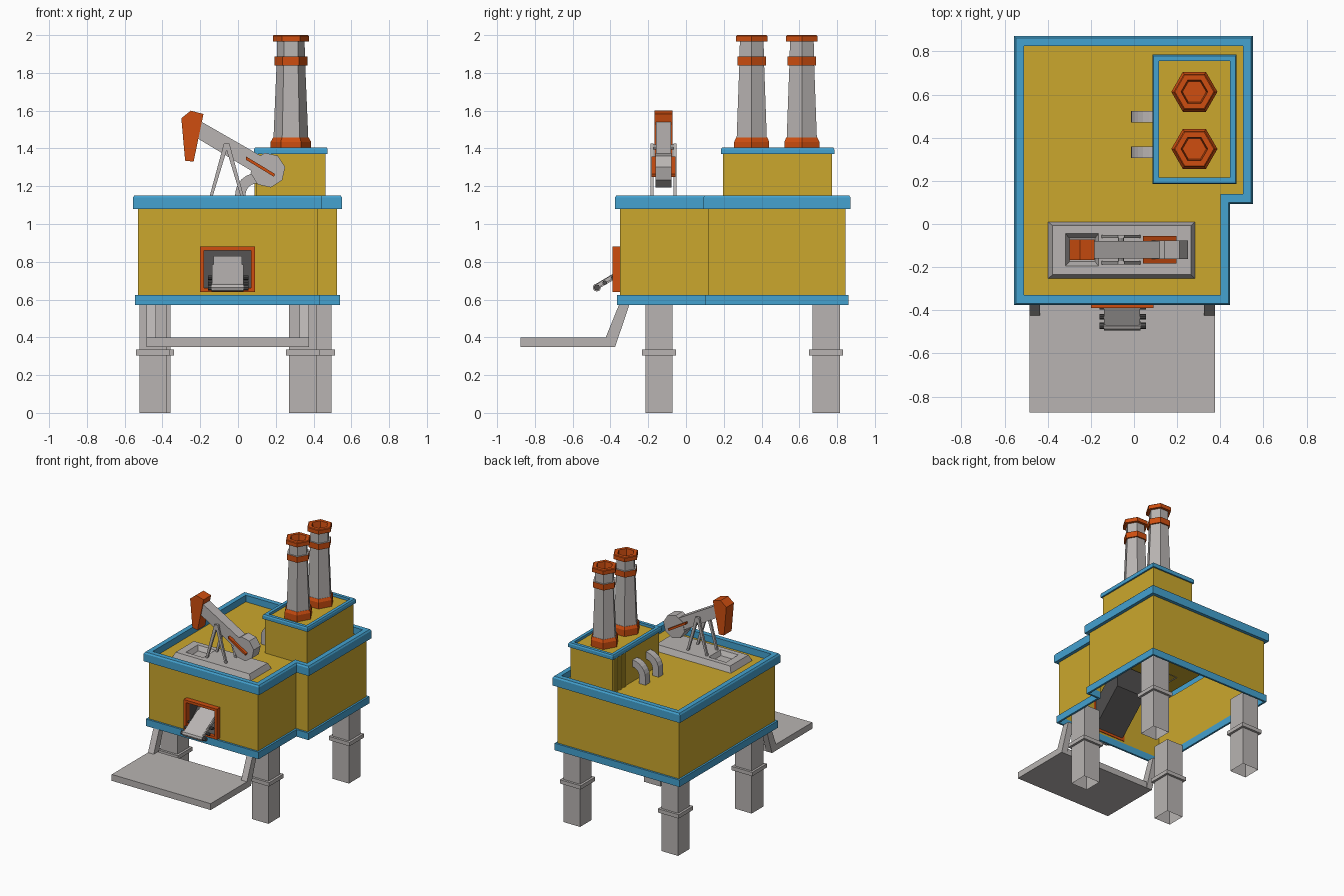
import bpy, bmesh, math
from mathutils import Vector

if "Cube" in bpy.data.objects:
    bpy.data.objects.remove(bpy.data.objects["Cube"])

def material(name, rgb):
    m = bpy.data.materials.new(name)
    m.diffuse_color = (*rgb, 1)
    m.use_nodes = True
    m.node_tree.nodes["Principled BSDF"].inputs["Base Color"].default_value = m.diffuse_color
    return m

YELLOW = material("mustard_yellow", (0.60, 0.39, 0.026))
BLUE = material("trim_blue", (0.058, 0.36, 0.63))
ORANGE = material("rust_orange", (0.62, 0.076, 0.005))
GREY = material("light_grey", (0.48, 0.455, 0.445))
DARK = material("dark_grey", (0.08, 0.077, 0.077))

def finish(name, bm, mats, recalc=True):
    if recalc:
        bmesh.ops.recalc_face_normals(bm, faces=bm.faces)
    me = bpy.data.meshes.new(name)
    bm.to_mesh(me)
    bm.free()
    for m in mats:
        me.materials.append(m)
    ob = bpy.data.objects.new(name, me)
    bpy.context.collection.objects.link(ob)
    return ob

def prism(name, pts, axis, lo, hi, mat):
    """Extrude a 2D outline (the two remaining axes in order) along an axis."""
    bm = bmesh.new()
    def at(p, h):
        c = list(p)
        c.insert("xyz".index(axis), h)
        return bm.verts.new(c)
    a, b = [at(p, lo) for p in pts], [at(p, hi) for p in pts]
    bm.faces.new(a)
    bm.faces.new(b)
    n = len(pts)
    for i in range(n):
        bm.faces.new((a[i], a[(i + 1) % n], b[(i + 1) % n], b[i]))
    return finish(name, bm, [mat])

def box(name, x, y, z, mat):
    return prism(name, [(x[0], y[0]), (x[1], y[0]), (x[1], y[1]), (x[0], y[1])], "z", z[0], z[1], mat)

def loft(outline, profile, mats):
    """Stack outline(offset) rings; profile = (offset, z, material of band above)."""
    bm = bmesh.new()
    prev = None
    for off, z, m in profile:
        ring = [bm.verts.new((x, y, z)) for x, y in outline(off)]
        if prev:
            n = len(ring)
            for i in range(n):
                j = (i + 1) % n
                bm.faces.new((prev[i], prev[j], ring[j], ring[i])).material_index = mats.index(pm)
        prev, pm = ring, m
    bm.faces.new(prev).material_index = mats.index(pm)
    return bm

def rect(x0, x1, y0, y1):
    return lambda d: [(x0 - d, y0 - d), (x1 + d, y0 - d), (x1 + d, y1 + d), (x0 - d, y1 + d)]

def ngon(cx, cy, r, n, rot=0):
    return [(cx + r * math.cos(rot + 2 * math.pi * i / n), cy + r * math.sin(rot + 2 * math.pi * i / n))
            for i in range(n)]

# main hall: stepped outline, open underneath, blue bands at bottom and top
def hall_outline(d):
    return [(-0.53 - d, -0.35 - d), (0.42 + d, -0.35 - d), (0.42 + d, 0.118 - d),
            (0.525 + d, 0.118 - d), (0.525 + d, 0.845 + d), (-0.53 - d, 0.845 + d)]

bm = loft(hall_outline, [(0, 0.625, BLUE), (0, 0.57, BLUE), (0.015, 0.57, BLUE), (0.015, 0.625, BLUE),
                         (0, 0.625, YELLOW), (0, 1.08, BLUE), (0.026, 1.08, BLUE), (0.026, 1.14, BLUE),
                         (0.018, 1.152, BLUE), (-0.02, 1.152, BLUE), (-0.02, 1.10, YELLOW)], [YELLOW, BLUE])

def front_wall():
    return [f for f in bm.faces if f.material_index == 0 and
            all(abs(v.co.y + 0.35) < 1e-4 for v in f.verts)]

# doorway cut in the front wall
for co, no in (((-0.18, 0, 0), (1, 0, 0)), ((0.07, 0, 0), (1, 0, 0)),
               ((0, 0, 0.66), (0, 0, 1)), ((0, 0, 0.86), (0, 0, 1))):
    fs = front_wall()
    geom = fs + list({e for f in fs for e in f.edges}) + list({v for f in fs for v in f.verts})
    bmesh.ops.bisect_plane(bm, geom=geom, plane_co=co, plane_no=no)
hole = [f for f in front_wall() if -0.18 < f.calc_center_median().x < 0.07
        and 0.66 < f.calc_center_median().z < 0.86]
bmesh.ops.delete(bm, geom=hole, context='FACES')
finish("main_hall", bm, [YELLOW, BLUE], False)

# doorway frame
for n, x, z in (("left", (-0.2, -0.18), (0.64, 0.88)), ("right", (0.07, 0.09), (0.64, 0.88)),
                ("bottom", (-0.18, 0.07), (0.64, 0.66)), ("top", (-0.18, 0.07), (0.86, 0.88))):
    box("door_frame_" + n, x, (-0.39, -0.345), z, ORANGE)

# sloping dark tunnel behind the doorway, open at the front
tunnel = prism("tunnel", [(-0.36, 0.655), (-0.10, 0.90), (-0.10, 1.09), (-0.36, 0.865)], "x", -0.185, 0.075, DARK)
bm = bmesh.new()
bm.from_mesh(tunnel.data)
bmesh.ops.delete(bm, geom=[f for f in bm.faces if f.normal.y < -0.95], context='FACES')
bm.to_mesh(tunnel.data)
bm.free()
mod = tunnel.modifiers.new("thickness", 'SOLIDIFY')
mod.thickness = 0.006

# conveyor chute with rollers
prism("chute", [(-0.475, 0.65), (-0.485, 0.678), (-0.23, 0.83), (-0.22, 0.80)], "x", -0.13, 0.02, GREY)
prism("end_roller", ngon(-0.472, 0.664, 0.022, 8), "x", -0.14, 0.03, GREY)
prism("end_axle", ngon(-0.472, 0.664, 0.016, 8), "x", -0.16, 0.055, DARK)
for i, y in enumerate((-0.43, -0.385)):
    prism(f"roller_{i}", ngon(y, 0.664 + (y + 0.472) * 0.6, 0.012, 8), "x", -0.16, 0.055, DARK)
for i, x in enumerate((-0.138, 0.02)):
    prism(f"chute_rail_{i}", [(-0.49, 0.65), (-0.49, 0.672), (-0.3, 0.785), (-0.3, 0.76)], "x", x, x + 0.008, GREY)

# four hollow legs with collars
for n, x, y in (("front_left", -0.449, -0.143), ("front_right", 0.343, -0.143),
                ("back_left", -0.429, 0.742), ("back_right", 0.423, 0.742)):
    h = 0.072
    bm = loft(rect(x - h, x + h, y - h, y + h),
              [(0, 0, GREY), (0, 0.305, GREY), (0.018, 0.305, GREY), (0.018, 0.335, GREY),
               (0, 0.335, GREY), (0, 0.605, GREY)], [GREY])
    finish("leg_" + n, bm, [GREY], False)

# loading platform on two slanted brackets
box("platform", (-0.485, 0.375), (-0.875, -0.375), (0.35, 0.40), GREY)
for n, x in (("left", -0.485), ("right", 0.325)):
    prism("platform_bracket_" + n, [(-0.425, 0.40), (-0.425, 0.38), (-0.375, 0.35), (-0.30, 0.572), (-0.355, 0.572)],
          "x", x, x + 0.05, GREY)

# rooftop tower with blue rim
bm = loft(rect(0.097, 0.463, 0.197, 0.773),
          [(0, 1.10, YELLOW), (0, 1.37, BLUE), (0.012, 1.37, BLUE), (0.012, 1.395, BLUE), (0.007, 1.405, BLUE),
           (-0.018, 1.405, BLUE), (-0.018, 1.385, YELLOW)], [YELLOW, BLUE])
finish("tower", bm, [YELLOW, BLUE], False)
for i in range(3):
    y = 0.62 + i * 0.05
    box(f"tower_rib_{i}", (0.087, 0.1), (y, y + 0.025), (1.10, 1.37), YELLOW)

# hexagonal chimneys
for i, cy in enumerate((0.348, 0.613)):
    O, G = ORANGE, GREY
    bm = loft(lambda r: ngon(0.28, cy, r, 6),
              [(0.107, 1.385, O), (0.107, 1.435, O), (0.095, 1.457, G), (0.092, 1.457, G), (0.076, 1.84, O),
               (0.088, 1.84, O), (0.088, 1.886, G), (0.074, 1.886, G), (0.073, 1.965, O), (0.096, 1.965, O),
               (0.096, 1.995, O), (0.09, 2.0, O), (0.062, 2.0, O), (0.055, 1.95, O)], [O, G])
    finish(f"chimney_{i}", bm, [O, G], False)

# elbow pipes from the roof into the tower
arc = [math.pi - i * math.pi / 12 for i in range(7)]
for i, y in enumerate((0.305, 0.47)):
    pts = [(-0.015, 1.09)] + [(0.10 + 0.115 * math.cos(a), 1.155 + 0.115 * math.sin(a)) for a in arc]
    pts += [(0.10 + 0.06 * math.cos(a), 1.155 + 0.06 * math.sin(a)) for a in reversed(arc)] + [(0.04, 1.09)]
    prism(f"elbow_pipe_{i}", pts, "y", y, y + 0.055, GREY)

# pump base: sloped slab with a pit under the pump head
bm = bmesh.new()
rings = []
for x0, x1, y0, y1, z in ((-0.40, 0.285, -0.255, 0.012, 1.095), (-0.378, 0.265, -0.235, -0.008, 1.145),
                          (-0.318, -0.165, -0.195, -0.045, 1.145), (-0.30, -0.18, -0.175, -0.065, 1.11)):
    rings.append([bm.verts.new((*p, z)) for p in rect(x0, x1, y0, y1)(0)])
for a, b in zip(rings, rings[1:]):
    for i in range(4):
        bm.faces.new((a[i], a[(i + 1) % 4], b[(i + 1) % 4], b[i]))
bm.faces.new(rings[-1])
finish("pump_base", bm, [GREY], False)

# pump jack: head, beam, counterweight, crank bar
YC = -0.119
prism("pump_head", [(-0.30, 1.56), (-0.25, 1.60), (-0.183, 1.582), (-0.235, 1.33), (-0.28, 1.335)],
      "y", YC - 0.047, YC + 0.047, ORANGE)
prism("pump_beam", [(-0.20, 1.545), (-0.225, 1.46), (0.09, 1.27), (0.14, 1.35)], "y", YC - 0.04, YC + 0.04, GREY)
prism("counterweight", ngon(0.158, 1.285, 0.093, 8, math.radians(10)), "y", YC - 0.043, YC + 0.043, GREY)
prism("crank_bar", [(0.042, 1.358), (0.042, 1.34), (0.19, 1.25), (0.196, 1.265)], "y", YC - 0.064, YC + 0.064, ORANGE)

# A-frame struts on both sides, mirrored front/back and left/right
for i, s in enumerate((-1, 1)):
    lo, hi = sorted((YC + s * 0.053, YC + s * 0.069))
    for j, t in enumerate((-1, 1)):
        prism(f"strut_{i}{j}", [(-0.06 + t * x, z) for x, z in
                                ((0, 1.425), (0.015, 1.425), (0.092, 1.14), (0.076, 1.14), (0, 1.39))],
              "y", lo, hi, GREY)
prism("pivot_pin", ngon(-0.06, 1.408, 0.014, 8), "y", YC - 0.069, YC + 0.069, GREY)
